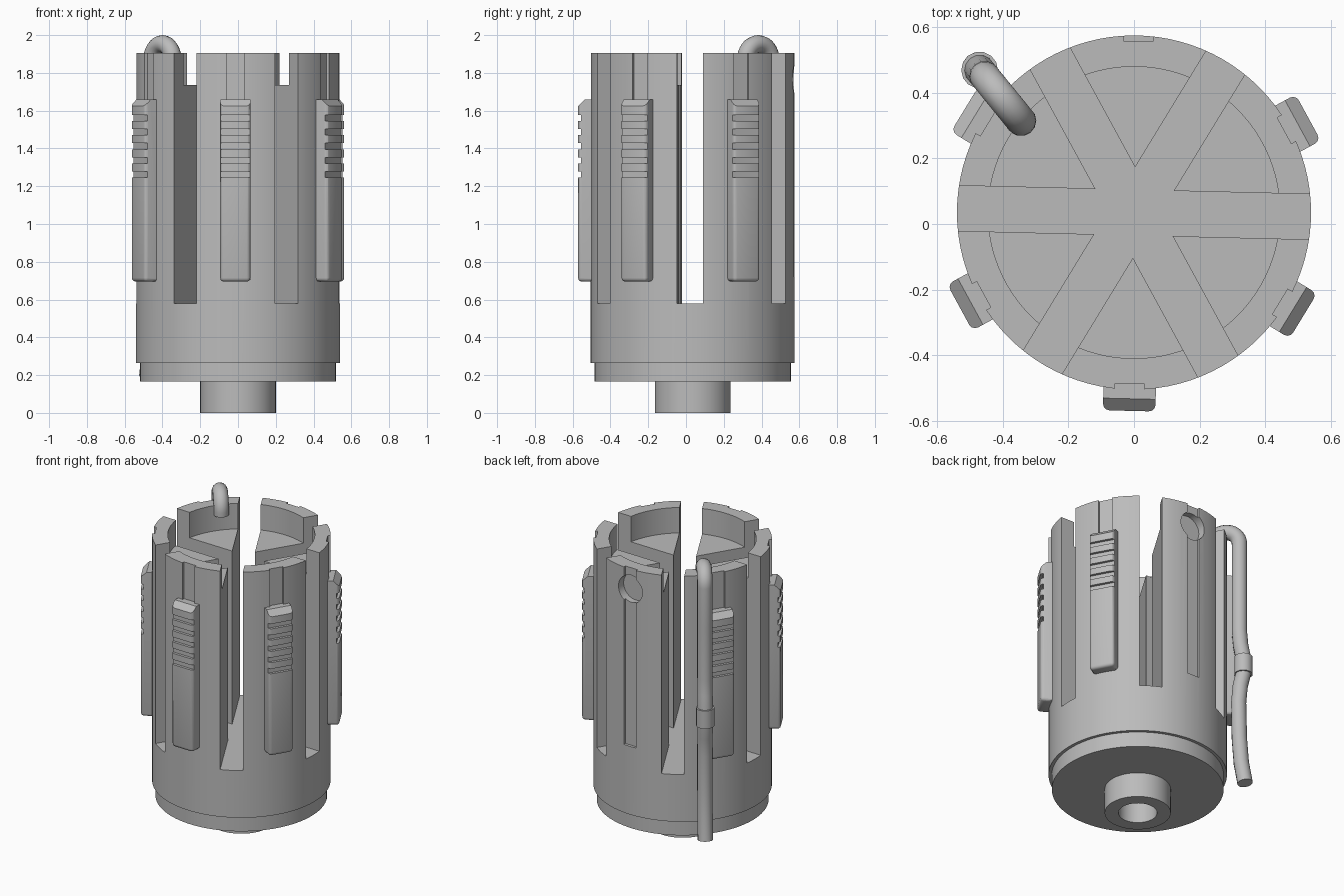
import bpy, bmesh
from math import radians, cos, sin, pi
from mathutils import Vector, Matrix

if "Cube" in bpy.data.objects:
    bpy.data.objects.remove(bpy.data.objects["Cube"], do_unlink=True)

CY = 0.035        # axis of the body in y
TWIST = -1.4      # small turn of the whole pattern, degrees
R, TOP = 0.54, 1.905

grey = bpy.data.materials.new("plain grey")
grey.use_nodes = True
GREY = (0.5, 0.5, 0.5, 1)
grey.diffuse_color = GREY
grey.node_tree.nodes["Principled BSDF"].inputs["Base Color"].default_value = GREY


def make(name, bm):
    bmesh.ops.recalc_face_normals(bm, faces=bm.faces)
    mesh = bpy.data.meshes.new(name)
    bm.to_mesh(mesh)
    bm.free()
    mesh.materials.append(grey)
    ob = bpy.data.objects.new(name, mesh)
    bpy.context.collection.objects.link(ob)
    return ob


def disc(name, r, z0, z1, sides=96):
    bm = bmesh.new()
    bmesh.ops.create_cone(bm, cap_ends=True, segments=sides, radius1=r, radius2=r, depth=z1 - z0,
                          matrix=Matrix.Translation((0, CY, (z0 + z1) / 2)))
    return make(name, bm)


def spin(angle):
    """Local +x points outward from the axis at the given angle."""
    return Matrix.Translation((0, CY, 0)) @ Matrix.Rotation(radians(angle + TWIST), 4, 'Z')


def block(name, angle, x, y, z):
    bm = bmesh.new()
    size = [b - a for a, b in (x, y, z)]
    mid = [(a + b) / 2 for a, b in (x, y, z)]
    bmesh.ops.create_cube(bm, size=1, matrix=spin(angle) @ Matrix.Translation(mid) @ Matrix.Diagonal((*size, 1)))
    return make(name, bm)


def cut(ob, cutter):
    mod = ob.modifiers.new("cut", 'BOOLEAN')
    mod.operation, mod.solver, mod.object = 'DIFFERENCE', 'EXACT', cutter
    bpy.context.view_layer.update()
    done = ob.evaluated_get(bpy.context.evaluated_depsgraph_get())
    mesh = bpy.data.meshes.new_from_object(done)
    ob.modifiers.clear()
    ob.data = mesh
    bpy.data.objects.remove(cutter, do_unlink=True)


def smooth(ob, angle=30):
    bpy.ops.object.select_all(action='DESELECT')
    ob.select_set(True)
    bpy.context.view_layer.objects.active = ob
    bpy.ops.object.shade_smooth_by_angle(angle=radians(angle))


# Slotted body with a recessed top
body = disc("slotted_body", R, 0.265, TOP)
cut(body, disc("recess", 0.445, 1.735, 2.2))
for a in (0, 60, 120):
    cut(body, block("slot", a, (-1, 1), (-0.069, 0.069), (0.58, 2.3)))
# Shallow guide grooves on every sector
for a in range(30, 390, 60):
    cut(body, block("groove", a, (0.522, 0.8), (-0.045, 0.045), (0.72, 2.2)))
# Blind round hole at the back
bm = bmesh.new()
bmesh.ops.create_cone(bm, cap_ends=True, segments=40, radius1=0.09, radius2=0.09, depth=0.4,
                      matrix=spin(90) @ Matrix.Translation((0.68, 0, 1.765)) @ Matrix.Rotation(pi / 2, 4, 'Y'))
cut(body, make("hole", bm))
smooth(body)

# Base ring and hollow boss
smooth(disc("base_ring", 0.52, 0.165, 0.27))
boss = disc("hollow_boss", 0.2, 0, 0.17, 64)
cut(boss, disc("bore", 0.117, -0.1, 0.16, 48))
smooth(boss)

# Sliding pads with grip ridges, on all sectors but the back one
PROFILE = [(0.51, 0.695), (0.605, 0.695), (0.605, 1.625), (0.568, 1.66), (0.51, 1.66)]
for n, a in enumerate((30, 150, 210, 270, 330), 1):
    bm = bmesh.new()
    face = bm.faces.new([bm.verts.new((r, -0.08, z)) for r, z in PROFILE])
    ext = bmesh.ops.extrude_face_region(bm, geom=[face])["geom"]
    bmesh.ops.translate(bm, vec=(0, 0.16, 0), verts=[v for v in ext if isinstance(v, bmesh.types.BMVert)])
    # round the outer upright and lower edges
    edges = []
    for e in bm.edges:
        p, q = (v.co for v in e.verts)
        if min(p.x, q.x) > 0.6 and min(p.z, q.z) < 1 or max(p.z, q.z) < 0.7:
            edges.append(e)
    bmesh.ops.bevel(bm, geom=edges, offset=0.02, segments=3, profile=0.5, affect='EDGES')
    bm.transform(spin(a))
    pad = make(f"slide_pad_{n}", bm)
    for k in range(5):
        z = 1.245 + k * 0.075
        cut(pad, block("grip_cut", a, (0.588, 0.8), (-0.2, 0.2), (z, z + 0.033)))
    smooth(pad)

# Bent rod hooked over the rim
inner, outer = Vector((-0.345, 0.315, 0)), Vector((-0.455, 0.45, 0))
mid, half = (inner + outer) / 2, (outer - inner) / 2
out = half.normalized()
up = Vector((0, 0, 1))
ROD = 0.047
crown = 2.0 - ROD - half.length
path = [inner + up * 1.84]
for i in range(17):
    t = pi * (1 - i / 16)
    path.append(mid + half * cos(t) + up * (crown + half.length * sin(t)))
for off, z in [(0, 1.6), (0, 1.25), (0.008, 1.15), (0.025, 1.06), (0.025, 0.96),
               (0.005, 0.87), (-0.005, 0.75), (0, 0.5), (0.012, 0.33), (0.035, 0.19)]:
    path.append(outer + out * off + up * z)


def tube(name, points, radius):
    curve = bpy.data.curves.new(name, 'CURVE')
    curve.dimensions = '3D'
    curve.bevel_depth, curve.bevel_resolution, curve.use_fill_caps = radius, 5, True
    line = curve.splines.new('POLY')
    line.points.add(len(points) - 1)
    for p, co in zip(line.points, points):
        p.co = (*co, 1)
    temp = bpy.data.objects.new(name, curve)
    bpy.context.collection.objects.link(temp)
    bpy.context.view_layer.update()
    mesh = bpy.data.meshes.new_from_object(temp.evaluated_get(bpy.context.evaluated_depsgraph_get()))
    bpy.data.objects.remove(temp, do_unlink=True)
    mesh.materials.clear()
    mesh.materials.append(grey)
    ob = bpy.data.objects.new(name, mesh)
    bpy.context.collection.objects.link(ob)
    smooth(ob, 40)


tube("hooked_rod", path, ROD)
# Collar round the kink of the rod
tube("rod_collar", [outer + out * 0.025 + up * z for z in (1.07, 0.95)], 0.056)
